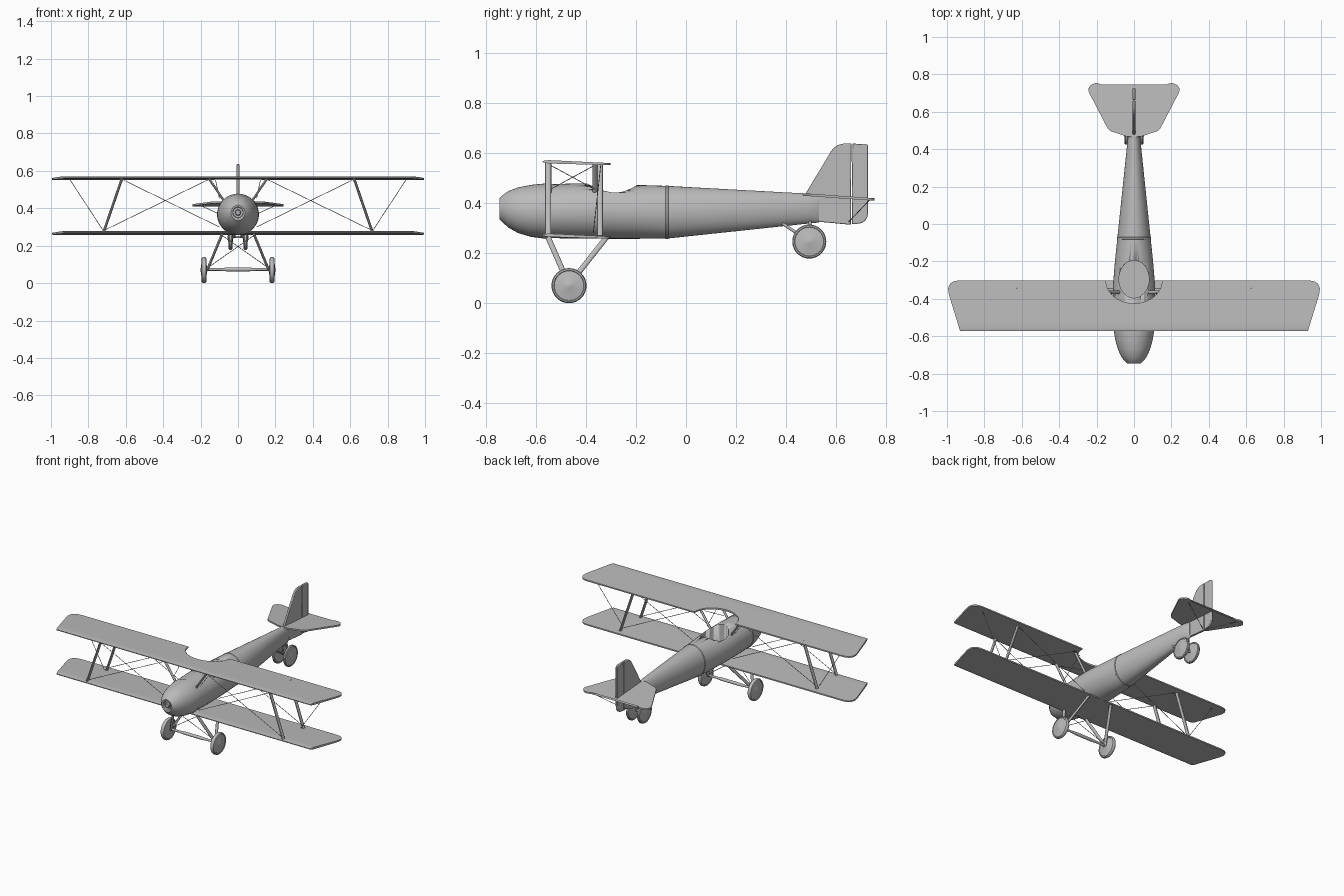
import bpy, bmesh, math
from mathutils import Vector

if "Cube" in bpy.data.objects:
    bpy.data.objects.remove(bpy.data.objects["Cube"])

grey = bpy.data.materials.new("plain grey")
grey.use_nodes = True
GREY = (0.5, 0.5, 0.5, 1)
grey.diffuse_color = GREY
grey.node_tree.nodes["Principled BSDF"].inputs["Base Color"].default_value = GREY


def finish(name, bm, mirror=False, angle=35):
    """Turn a bmesh into a shaded object, optionally mirrored left to right."""
    bmesh.ops.recalc_face_normals(bm, faces=bm.faces)
    mesh = bpy.data.meshes.new(name)
    bm.to_mesh(mesh)
    bm.free()
    mesh.materials.append(grey)
    ob = bpy.data.objects.new(name, mesh)
    bpy.context.collection.objects.link(ob)
    bpy.ops.object.select_all(action='DESELECT')
    ob.select_set(True)
    bpy.context.view_layer.objects.active = ob
    bpy.ops.object.shade_smooth_by_angle(angle=math.radians(angle))
    if mirror:
        ob.modifiers.new("mirror", 'MIRROR').use_mirror_merge = False
    return ob


def loft(bm, rings):
    """Skin a series of equal rings and cap both ends."""
    loops = [[bm.verts.new(p) for p in ring] for ring in rings]
    n = len(loops[0])
    for a, b in zip(loops, loops[1:]):
        for i in range(n):
            j = (i + 1) % n
            bm.faces.new((a[i], a[j], b[j], b[i]))
    bm.faces.new(loops[0])
    bm.faces.new(loops[-1])


def circle(n):
    return [(math.cos(2 * math.pi * i / n), math.sin(2 * math.pi * i / n)) for i in range(n)]


def rods(name, lines, wide, deep, sides=12, mirror=True):
    """Straight bars with an oval section: wide sideways, deep fore and aft."""
    bm = bmesh.new()
    for a, b in lines:
        a, b = Vector(a), Vector(b)
        side = (b - a).cross(Vector((0, 1, 0))).normalized()
        fore = side.cross(b - a).normalized()
        loft(bm, [[p + side * wide * c + fore * deep * s for c, s in circle(sides)] for p in (a, b)])
    return finish(name, bm, mirror)


def lathe_x(name, centre, profile, mirror=True):
    """Turn (offset, radius) points around a sideways axle."""
    bm = bmesh.new()
    cx, cy, cz = centre
    loft(bm, [[(cx + o, cy + r * c, cz + r * s) for c, s in circle(32)] for o, r in profile])
    return finish(name, bm, mirror)


def rounded(points):
    """Round the corners of an outline given as (u, v, radius)."""
    out = []
    for i, (u, v, r) in enumerate(points):
        p = Vector((u, v))
        if not r:
            out.append(p)
            continue
        q = Vector(points[i - 1][:2])
        n = Vector(points[(i + 1) % len(points)][:2])
        a, b = p + (q - p).normalized() * r, p + (n - p).normalized() * r
        for k in range(8):
            t = k / 7
            out.append(a * (1 - t) ** 2 + p * 2 * t * (1 - t) + b * t * t)
    return out


def both_sides(half):
    return half + [Vector((-p.x, p.y)) for p in reversed(half) if p.x > 0.001]


def slab(outline, place, thick):
    """Extrude a flat outline; place(u, v, w) maps it into space."""
    bm = bmesh.new()
    lo, hi = [[bm.verts.new(place(p.x, p.y, w)) for p in outline] for w in (-thick / 2, thick / 2)]
    bm.faces.new(lo)
    bm.faces.new(hi)
    for i in range(len(lo)):
        j = (i + 1) % len(lo)
        bm.faces.new((lo[i], lo[j], hi[j], hi[i]))
    return bm


def soften(ob, width):
    mod = ob.modifiers.new("soft edge", 'BEVEL')
    mod.width, mod.segments, mod.limit_method = width, 2, 'ANGLE'
    mod.angle_limit = math.radians(50)


# Wings: slab cut across the chord, then bent to a thin cambered section
FRONT, BACK = -0.572, -0.302


def wing(name, height, cutout):
    half = rounded([(0, FRONT, 0), (0.93, FRONT, 0), (1.013, BACK, 0.085), (0.15, BACK, 0)])
    if cutout:
        half += [Vector((0.15 * math.cos(t), BACK - 0.123 * math.sin(t)))
                 for t in [math.pi / 2 * k / 10 for k in range(1, 11)]]
    else:
        half.append(Vector((0, BACK)))
    bm = slab(both_sides(half), lambda u, v, w: (u, v, w), 0.014)
    for f in (0.03, 0.09, 0.2, 0.4, 0.6, 0.8):
        bmesh.ops.bisect_plane(bm, geom=bm.verts[:] + bm.edges[:] + bm.faces[:],
                               plane_co=(0, FRONT + (BACK - FRONT) * f, 0), plane_no=(0, 1, 0))
    for v in bm.verts:
        f = (v.co.y - FRONT) / (BACK - FRONT)
        v.co.z = v.co.z * min(1, 0.35 + 10 * f) * (1 - 0.4 * f) + height + 0.004 - 0.01 * f
    bmesh.ops.triangulate(bm, faces=bm.faces)
    finish(name, bm, angle=30)


wing("upper_wing", 0.561, True)
wing("lower_wing", 0.268, False)

# Fuselage: oval stations (y, half width, bottom, top)
stations = [(-0.725, 0.026, 0.35, 0.405), (-0.743, 0.028, 0.348, 0.407), (-0.745, 0.037, 0.335, 0.417),
            (-0.735, 0.048, 0.326, 0.428), (-0.71, 0.068, 0.302, 0.447), (-0.67, 0.086, 0.28, 0.462),
            (-0.62, 0.1, 0.265, 0.472), (-0.56, 0.11, 0.257, 0.478), (-0.552, 0.11, 0.257, 0.478),
            (-0.55, 0.107, 0.26, 0.474), (-0.445, 0.112, 0.258, 0.478), (-0.32, 0.112, 0.257, 0.478),
            (-0.2, 0.102, 0.257, 0.472), (-0.075, 0.089, 0.258, 0.468), (0.49, 0.03, 0.318, 0.437),
            (0.53, 0.012, 0.322, 0.434)]


def oval(y, w, lo, hi, grow=0.0):
    return [((w + grow) * c, y, (lo + hi) / 2 + ((hi - lo) / 2 + grow) * s) for c, s in circle(40)]


bm = bmesh.new()
loft(bm, [oval(*s) for s in stations])
fuselage = finish("fuselage", bm, angle=30)

# Cockpit opening
bm = bmesh.new()
loft(bm, [[(0.08 * c, -0.295 + 0.1 * s, z) for c, s in circle(40)] for z in (0.3, 0.6)])
cutter = finish("cockpit_cutter", bm)
cutter.hide_render = True
cutter.hide_set(True)
cut = fuselage.modifiers.new("cockpit", 'BOOLEAN')
cut.object, cut.operation, cut.solver = cutter, 'DIFFERENCE', 'EXACT'

# Thin joint band around the body and the shaft end in the nose
bm = bmesh.new()
loft(bm, [oval(y, 0.089, 0.258, 0.468, g) for y, g in ((-0.082, 0), (-0.08, 0.002), (-0.072, 0.002), (-0.07, 0))])
finish("body_band", bm)
bm = bmesh.new()
loft(bm, [oval(y, r, 0.377 - r, 0.377 + r) for y, r in ((-0.72, 0.016), (-0.74, 0.016), (-0.744, 0.012))])
finish("propeller_shaft", bm)

# Tail surfaces
fin = rounded([(0.47, 0.425, 0), (0.597, 0.637, 0.04), (0.66, 0.637, 0), (0.658, 0.313, 0),
               (0.53, 0.325, 0), (0.515, 0.4, 0)])
rudder = rounded([(0.664, 0.637, 0), (0.727, 0.634, 0.01), (0.727, 0.317, 0.05), (0.662, 0.316, 0)])
for name, outline in (("fin", fin), ("rudder", rudder)):
    soften(finish(name, slab(outline, lambda u, v, w: (w, u, v), 0.014)), 0.003)
half = rounded([(0, 0.465, 0), (0.04, 0.468, 0), (0.135, 0.5, 0.02), (0.252, 0.725, 0.03),
                (0.205, 0.763, 0.035), (0.03, 0.66, 0), (0, 0.655, 0)])
soften(finish("tailplane", slab(both_sides(half),
       lambda u, v, w: (u, v, 0.434 - (v - 0.465) * 0.07 + w), 0.01)), 0.003)

# Wing struts and cabane struts
ROWS = (-0.55, -0.343)
rods("wing_struts", [((0.72, y, 0.268), (0.62, y, 0.56)) for y in ROWS], 0.007, 0.012)
rods("cabane_struts", [((0.075, y, 0.44), (0.155, y, 0.558)) for y in (-0.545, -0.365)], 0.006, 0.009)

# Bracing wires
wires = [((0.9, -0.34, 0.555), (0.72, -0.37, 0.28)),
         ((0.12, -0.54, 0.55), (0.1, -0.365, 0.455)), ((0.12, -0.365, 0.55), (0.1, -0.54, 0.455)),
         ((0.085, -0.55, 0.255), (-0.165, -0.467, 0.08)),
         ((0.2, 0.735, 0.415), (0.005, 0.65, 0.325))]
for y in ROWS:
    wires += [((0.72, y, 0.28), (0.155, y, 0.555)), ((0.62, y, 0.555), (0.1, y, 0.3))]
rods("bracing_wires", wires, 0.0017, 0.0017, 6)

# Main landing gear
AXLE = (-0.467, 0.073)
rods("landing_gear_struts", [((0.085, y, 0.262), (0.163, *AXLE)) for y in (-0.55, -0.318)], 0.007, 0.011)
lathe_x("main_axle", (0, *AXLE), [(-0.19, 0.007), (-0.1, 0.007), (-0.06, 0.01),
                                  (0.06, 0.01), (0.1, 0.007), (0.19, 0.007)], False)


def wheel(name, centre, radius, half_width):
    shape = [(-1.15, 0.1), (-1.05, 0.16), (-0.65, 0.84), (-0.8, 0.87), (-0.7, 0.95), (-0.35, 1)]
    shape += [(-o, r) for o, r in reversed(shape)]
    lathe_x(name, centre, [(o * half_width, r * radius) for o, r in shape])


wheel("main_wheels", (0.182, -0.467, 0.07), 0.07, 0.016)

# Tail wheels
wheel("tail_wheels", (0.04, 0.492, 0.246), 0.068, 0.013)
lathe_x("tail_axle", (0, 0.492, 0.246), [(-0.04, 0.006), (0.04, 0.006)], False)
rods("tail_wheel_struts", [((0.02, 0.385, 0.318), (0.018, 0.492, 0.246)),
                           ((0.01, 0.495, 0.33), (0.018, 0.492, 0.246))], 0.005, 0.006)
